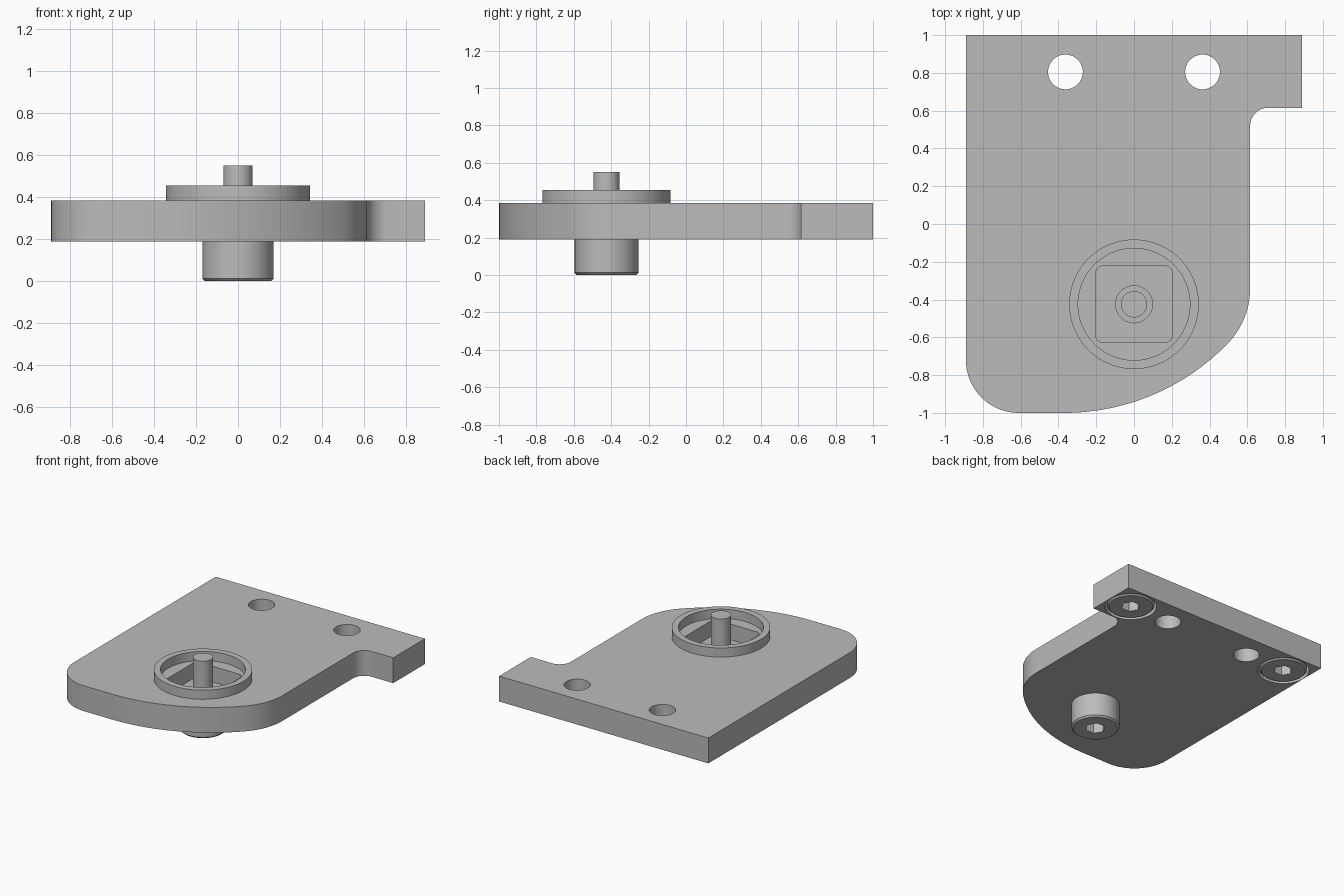
import bpy, bmesh
from math import radians, cos, sin, pi

if "Cube" in bpy.data.objects:
    bpy.data.objects.remove(bpy.data.objects["Cube"])

grey = bpy.data.materials.new("machined grey")
grey.use_nodes = True
GREY = (0.5, 0.5, 0.5, 1)
grey.diffuse_color = GREY
grey.node_tree.nodes["Principled BSDF"].inputs["Base Color"].default_value = GREY

BOTTOM, TOP = 0.19, 0.385
BOLT_Y, HOLE_Y = -0.425, 0.805


def arc(cx, cy, r, start, end, steps=16):
    """Points on an arc, angles in degrees."""
    angles = [radians(start + (end - start) * i / steps) for i in range(steps + 1)]
    return [(cx + r * cos(a), cy + r * sin(a)) for a in angles]


def circle(x, y, r, sides=64):
    return arc(x, y, r, 0, 360 - 360 / sides, sides - 1)


def prism(name, outline, z0, z1):
    """Extrude a counter-clockwise outline from z0 to z1."""
    bm = bmesh.new()
    face = bm.faces.new([bm.verts.new((x, y, z0)) for x, y in outline])
    extruded = bmesh.ops.extrude_face_region(bm, geom=[face])["geom"]
    for v in extruded:
        if isinstance(v, bmesh.types.BMVert):
            v.co.z = z1
    bmesh.ops.recalc_face_normals(bm, faces=bm.faces)
    mesh = bpy.data.meshes.new(name)
    bm.to_mesh(mesh)
    bm.free()
    mesh.materials.append(grey)
    obj = bpy.data.objects.new(name, mesh)
    bpy.context.collection.objects.link(obj)
    return obj


def cut(obj, cutters):
    """Subtract the cutters from obj, then remove them."""
    for cutter in cutters:
        cutter.hide_render = True
        mod = obj.modifiers.new("cut", "BOOLEAN")
        mod.operation = "DIFFERENCE"
        mod.solver = "EXACT"
        mod.object = cutter
    bpy.context.view_layer.update()
    graph = bpy.context.evaluated_depsgraph_get()
    mesh = bpy.data.meshes.new_from_object(obj.evaluated_get(graph))
    obj.modifiers.clear()
    obj.data = mesh
    for cutter in cutters:
        bpy.data.objects.remove(cutter)


def smooth(obj):
    bpy.ops.object.select_all(action="DESELECT")
    obj.select_set(True)
    bpy.context.view_layer.objects.active = obj
    bpy.ops.object.shade_smooth_by_angle(angle=radians(30))


def socket_screw(name, x, y, z0, z1, r, hex_r):
    """Screw head facing down, with a chamfered rim and a hex socket."""
    head = prism(name, circle(x, y, r), z0, z1)
    bm = bmesh.new()
    bm.from_mesh(head.data)
    rim = [e for e in bm.edges if all(abs(v.co.z - z0) < 1e-4 for v in e.verts)]
    bmesh.ops.bevel(bm, geom=rim, offset=0.012, segments=1, affect="EDGES")
    bm.to_mesh(head.data)
    bm.free()
    cut(head, [prism("socket", circle(x, y, hex_r, 6), z0 - 0.05, z0 + 0.09)])
    smooth(head)


# Plate: rounded front, side tab at the back left
outline = [(0.89, 1), (-0.89, 1)]
outline += arc(-0.61, -0.72, 0.28, 180, 270)
outline += arc(-0.37, 0.205, 1.205, 270, 316, 24)
outline += arc(0.195, -0.34, 0.42, 317, 360)
outline += arc(0.71, 0.52, 0.095, 180, 90)
outline += [(0.89, 0.615)]
plate = prism("plate", outline, BOTTOM, TOP)

# Through holes, blind screw recesses, square pocket and bolt hole
cutters = []
for side in (-1, 1):
    cutters.append(prism("hole", circle(side * 0.363, HOLE_Y, 0.092), 0, 1))
    cutters.append(prism("recess", circle(side * 0.705, HOLE_Y, 0.183), 0, 0.34))
h, r = 0.203, 0.04
pocket = []
for i, (sx, sy) in enumerate([(1, 1), (-1, 1), (-1, -1), (1, -1)]):
    pocket += arc(sx * (h - r), BOLT_Y + sy * (h - r), r, 90 * i, 90 * i + 90, 6)
cutters.append(prism("pocket", pocket, 0.265, 1))
cutters.append(prism("bolt_hole", circle(0, BOLT_Y, 0.098), 0, 1))
cut(plate, cutters)
smooth(plate)

# Raised collar around the pocket
collar = prism("collar", circle(0, BOLT_Y, 0.343, 96), TOP, 0.455)
cut(collar, [prism("bore", circle(0, BOLT_Y, 0.296, 96), 0, 1)])
smooth(collar)

# Centre bolt: head below, shank rising through the pocket
socket_screw("bolt_head", 0, BOLT_Y, 0, BOTTOM, 0.17, 0.072)
smooth(prism("bolt_shank", circle(0, BOLT_Y, 0.07), BOTTOM, 0.55))

# Sunken screws in the back corners, underside
for side, label in ((-1, "right"), (1, "left")):
    socket_screw(label + "_screw", side * 0.705, HOLE_Y, BOTTOM, 0.34, 0.168, 0.068)
